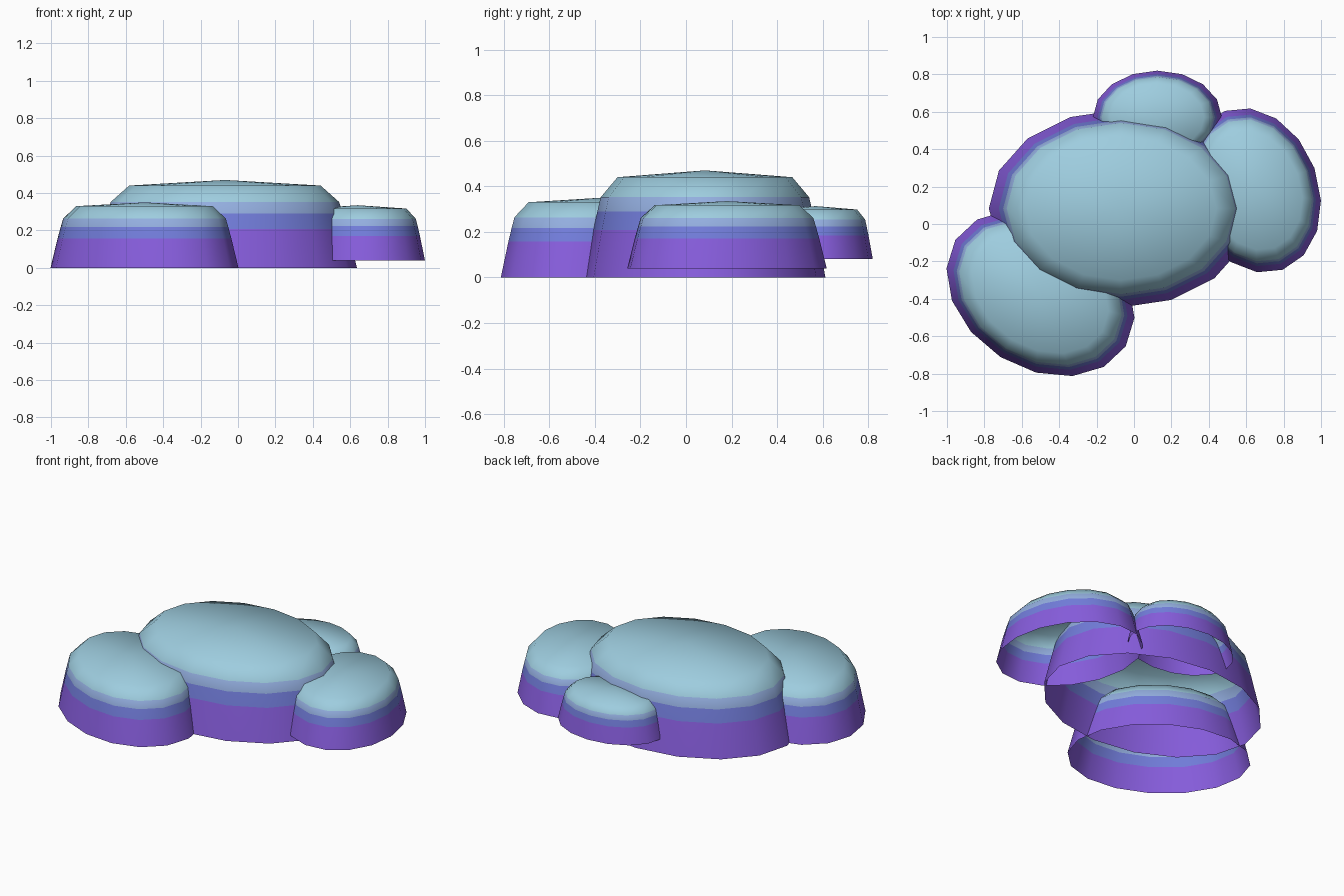
import bpy, bmesh, math

if "Cube" in bpy.data.objects:
    bpy.data.objects.remove(bpy.data.objects["Cube"])

SIDES = 16


def srgb(h):
    vals = [int(h[i:i + 2], 16) / 255 for i in (0, 2, 4)]
    return [v / 12.92 if v <= 0.04045 else ((v + 0.055) / 1.055) ** 2.4 for v in vals] + [1]


# One flat colour per height band, bottom to top
mats = []
for name, h in (("purple_base", "875DDD"), ("mid_blue_band", "727DDB"),
                ("light_blue_band", "93AEDF"), ("pale_teal_top", "9ECDDF")):
    m = bpy.data.materials.new(name)
    m.diffuse_color = srgb(h)
    m.use_nodes = True
    m.node_tree.nodes["Principled BSDF"].inputs["Base Color"].default_value = m.diffuse_color
    mats.append(m)

# Lobe profile: (radius fraction, height fraction, colour of the band above)
PROFILE = [(1.0, 0.0, 0), (0.925, 0.475, 1), (0.892, 0.66, 2),
           (0.865, 0.8, 3), (0.725, 1.0, 3)]


def lobe(name, cx, cy, rx, ry, turn, base, rim, apex):
    """Open-bottomed tapered oval shell with a shallow peaked top."""
    bm = bmesh.new()
    ca, sa = math.cos(math.radians(turn)), math.sin(math.radians(turn))
    rings = []
    for r, h, _ in PROFILE:
        ring = []
        for i in range(SIDES):
            t = 2 * math.pi * i / SIDES
            x, y = rx * r * math.cos(t), ry * r * math.sin(t)
            ring.append(bm.verts.new((cx + x * ca - y * sa, cy + x * sa + y * ca,
                                      base + h * (rim - base))))
        rings.append(ring)
    # Banded walls
    for k in range(len(rings) - 1):
        for i in range(SIDES):
            j = (i + 1) % SIDES
            f = bm.faces.new((rings[k][i], rings[k][j], rings[k + 1][j], rings[k + 1][i]))
            f.material_index = PROFILE[k][2]
    # Peaked top
    tip = bm.verts.new((cx, cy, apex))
    for i in range(SIDES):
        f = bm.faces.new((rings[-1][i], rings[-1][(i + 1) % SIDES], tip))
        f.material_index = 3
    for f in bm.faces:
        f.smooth = True
    me = bpy.data.meshes.new(name)
    bm.to_mesh(me)
    bm.free()
    for m in mats:
        me.materials.append(m)
    ob = bpy.data.objects.new(name, me)
    bpy.context.collection.objects.link(ob)
    return ob


lobe("main_lobe", -0.07, 0.083, 0.706, 0.529, 0, 0.0, 0.44, 0.47)
lobe("front_left_lobe", -0.5, -0.37, 0.537, 0.403, -32, 0.0, 0.33, 0.35)
lobe("right_lobe", 0.64, 0.18, 0.452, 0.346, 110, 0.04, 0.317, 0.335)
lobe("back_lobe", 0.125, 0.57, 0.345, 0.25, 0, 0.08, 0.298, 0.313)
